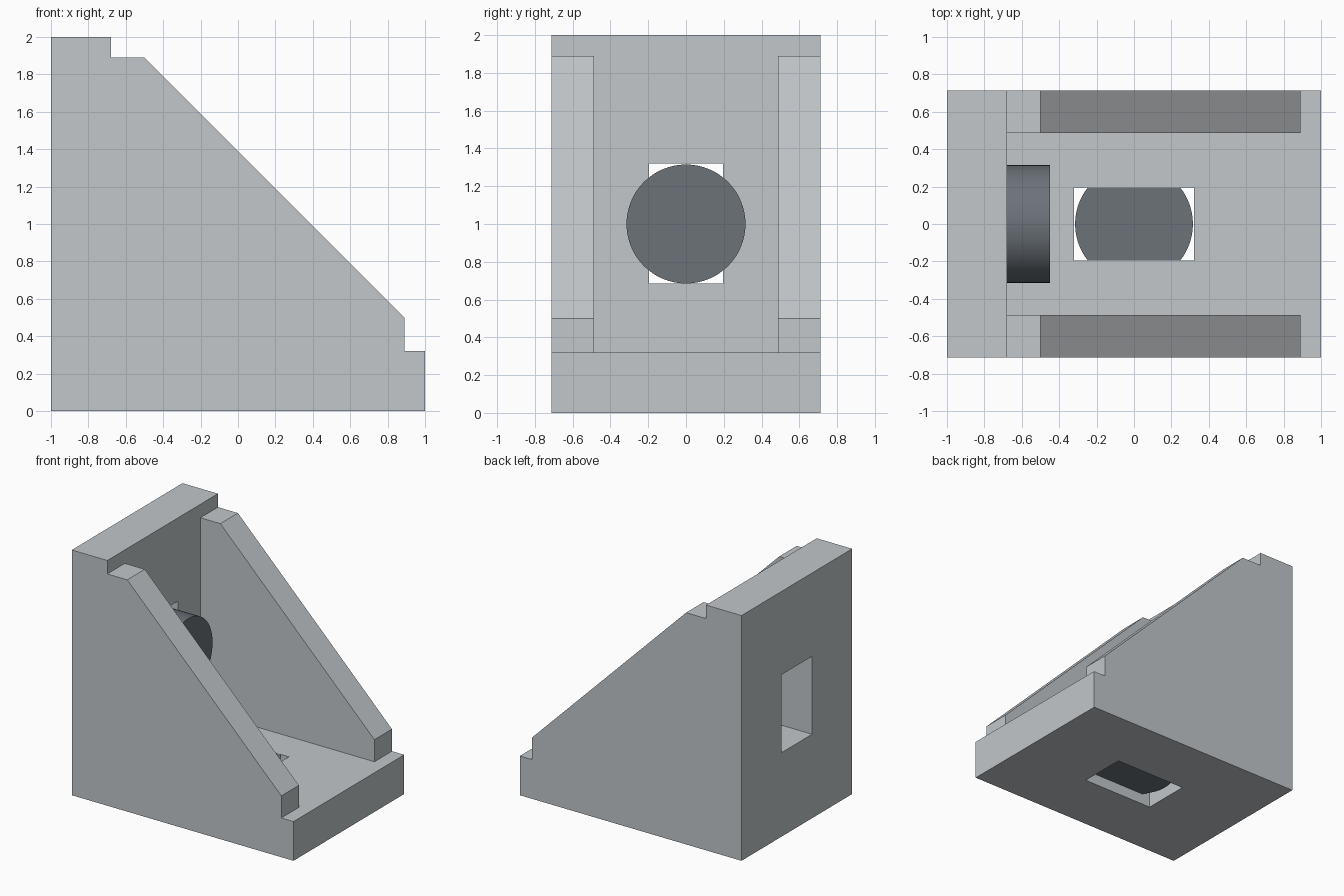
import bpy
import bmesh
import math
from mathutils import Matrix

old = bpy.data.objects.get("Cube")
if old:
    bpy.data.objects.remove(old, do_unlink=True)


def material(name, rgb):
    mat = bpy.data.materials.new(name)
    mat.use_nodes = True
    mat.diffuse_color = (*rgb, 1)
    mat.node_tree.nodes["Principled BSDF"].inputs["Base Color"].default_value = (*rgb, 1)
    return mat


light_grey = material("light grey metal", (0.54, 0.57, 0.59))
dark_grey = material("dark grey metal", (0.15, 0.17, 0.19))


def to_object(bm, name, mat=None):
    mesh = bpy.data.meshes.new(name)
    bmesh.ops.recalc_face_normals(bm, faces=bm.faces)
    bm.to_mesh(mesh)
    bm.free()
    obj = bpy.data.objects.new(name, mesh)
    bpy.context.collection.objects.link(obj)
    if mat:
        mesh.materials.append(mat)
    return obj


def cut_box(target, x, y, z):
    """Subtract a box, given as (low, high) ranges, from the target."""
    bm = bmesh.new()
    centre = [(r[0] + r[1]) / 2 for r in (x, y, z)]
    size = [r[1] - r[0] for r in (x, y, z)]
    bmesh.ops.create_cube(bm, size=1, matrix=Matrix.Translation(centre) @ Matrix.Diagonal((*size, 1)))
    cutter = to_object(bm, "cutter")
    cutter.hide_render = True
    mod = target.modifiers.new("cut", "BOOLEAN")
    mod.operation = "DIFFERENCE"
    mod.solver = "EXACT"
    mod.object = cutter
    bpy.context.view_layer.objects.active = target
    bpy.ops.object.modifier_apply(modifier=mod.name)
    bpy.data.objects.remove(cutter, do_unlink=True)


HALF = 0.713       # half width of the bracket
THICK = 0.32       # plate thickness
INNER = THICK - 1  # inner face of the upright plate

# Bracket body: side profile extruded across the width
profile = [(-1, 0), (1, 0), (1, THICK), (0.89, THICK), (0.89, 0.5),
           (-0.5, 1.89), (INNER, 1.89), (INNER, 2), (-1, 2)]
bm = bmesh.new()
side = bm.faces.new([bm.verts.new((x, -HALF, z)) for x, z in profile])
ext = bmesh.ops.extrude_face_region(bm, geom=[side])
bmesh.ops.translate(bm, vec=(0, 2 * HALF, 0),
                    verts=[v for v in ext["geom"] if isinstance(v, bmesh.types.BMVert)])
bracket = to_object(bm, "angle_bracket", light_grey)

# Pocket between the two gussets, then one slot in each plate
cut_box(bracket, (INNER, 1.5), (-0.487, 0.487), (THICK, 2.5))
cut_box(bracket, (-1.2, -0.5), (-0.196, 0.196), (0.685, 1.32))
cut_box(bracket, (-0.322, 0.322), (-0.196, 0.196), (-0.2, 0.5))


def bolt_head(name, location, tilt):
    bm = bmesh.new()
    bmesh.ops.create_cone(bm, cap_ends=True, segments=64, radius1=0.315, radius2=0.315, depth=0.23,
                          matrix=Matrix.Translation(location) @ Matrix.Rotation(tilt, 4, "Y"))
    obj = to_object(bm, name, dark_grey)
    bpy.ops.object.select_all(action="DESELECT")
    obj.select_set(True)
    bpy.context.view_layer.objects.active = obj
    bpy.ops.object.shade_smooth_by_angle(angle=math.radians(30))


# Bolt heads: one stands on the upright plate, one is sunk into the base plate
bolt_head("upright_bolt_head", (INNER + 0.115, 0, 1), math.pi / 2)
bolt_head("base_bolt_head", (0, 0, THICK - 0.116), 0)
